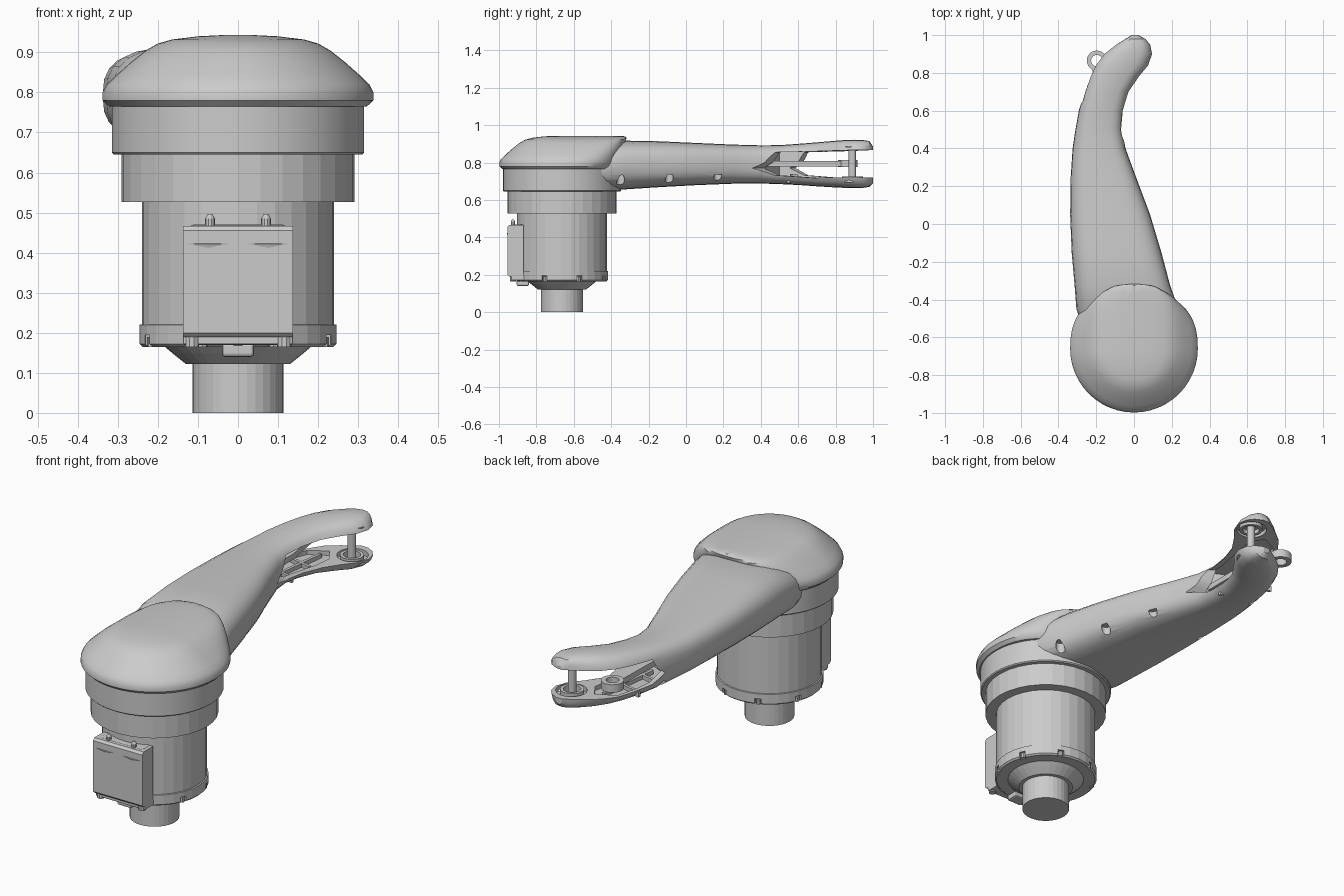
import bpy, bmesh, math
from mathutils import Vector

CY = -0.663  # motor axis


def mesh_obj(name, verts, faces):
    me = bpy.data.meshes.new(name)
    me.from_pydata(verts, [], faces)
    bm = bmesh.new()
    bm.from_mesh(me)
    bmesh.ops.recalc_face_normals(bm, faces=bm.faces)
    bm.to_mesh(me)
    bm.free()
    ob = bpy.data.objects.new(name, me)
    bpy.context.collection.objects.link(ob)
    return ob


def loft(name, rings, closed=False):
    n, k = len(rings[0]), len(rings)
    verts = [p for r in rings for p in r]
    faces = [(i * n + j, i * n + (j + 1) % n, (i + 1) % k * n + (j + 1) % n, (i + 1) % k * n + j)
             for i in range(k if closed else k - 1) for j in range(n)]
    if not closed:
        faces += [tuple(range(n)), tuple(range((k - 1) * n, k * n))]
    return mesh_obj(name, verts, faces)


def lathe(name, prof, x=0, y=CY, n=32, closed=False):
    """Turned part from (radius, z) points; closed makes a ring."""
    return loft(name, [[(x + r * math.cos(2 * math.pi * j / n), y + r * math.sin(2 * math.pi * j / n), z)
                        for j in range(n)] for r, z in prof], closed)


def prism(name, pts, z0, z1):
    return loft(name, [[(x, y, z) for x, y in pts] for z in (z0, z1)])


def box(name, x0, x1, y0, y1, z0, z1, bev=0):
    ob = prism(name, [(x0, y0), (x1, y0), (x1, y1), (x0, y1)], z0, z1)
    if bev:
        m = ob.modifiers.new("bevel", 'BEVEL')
        m.width, m.segments = bev, 2
    return ob


def cut(ob, cutters):
    bpy.context.view_layer.objects.active = ob
    for c in cutters:
        m = ob.modifiers.new("cut", 'BOOLEAN')
        m.operation, m.object, m.solver = 'DIFFERENCE', c, 'EXACT'
        bpy.ops.object.modifier_apply(modifier=m.name)
        bpy.data.objects.remove(c)


def smooth(ob, angle=30):
    bpy.ops.object.select_all(action='DESELECT')
    ob.select_set(True)
    bpy.context.view_layer.objects.active = ob
    bpy.ops.object.shade_smooth_by_angle(angle=math.radians(angle))


# Motor stack: shaft, end flange, can, collar, housing ring
lathe("output_shaft", [(0.113, 0), (0.113, 0.125)])
lathe("motor_neck", [(0.13, 0.122), (0.165, 0.15), (0.185, 0.167)])
flange = lathe("motor_end_flange", [(0.238, 0.165), (0.246, 0.172), (0.246, 0.22), (0.235, 0.222)])
lathe("motor_can", [(0.24, 0.2), (0.24, 0.54)])
lathe("motor_collar", [(0.291, 0.527), (0.291, 0.65)])
smooth(lathe("housing_ring", [(0.31, 0.645), (0.315, 0.65), (0.315, 0.765), (0.30, 0.775)], n=48))

# Notches and screws around the end flange
notches = []
for i in range(8):
    a = 2 * math.pi * (i + 0.5) / 8
    c, s = math.cos(a), math.sin(a)
    notches.append(lathe("notch_cutter", [(0.017, 0.15), (0.017, 0.195)], 0.237 * c, CY + 0.237 * s, 8))
    lathe("flange_screw", [(0.012, 0.165), (0.012, 0.19)], 0.232 * c, CY + 0.232 * s, 8)
cut(flange, notches)

# Connector box on the motor front
side = [(-0.87, 0.19), (-0.945, 0.19), (-0.955, 0.2), (-0.955, 0.455), (-0.945, 0.467), (-0.87, 0.467)]
loft("connector_box", [[(x, y, z) for y, z in side] for x in (-0.137, 0.137)])
box("connector_top_bracket", -0.12, 0.12, -0.93, -0.86, 0.40, 0.47, 0.008)
box("connector_foot", -0.137, 0.137, -0.935, -0.82, 0.17, 0.2, 0.005)
box("connector_clip", -0.04, 0.04, -0.905, -0.84, 0.14, 0.175, 0.008)
for sx in (-1, 1):
    lathe("connector_pin", [(0.012, 0.46), (0.012, 0.485), (0.006, 0.496)], sx * 0.07, -0.925, 10)
    lathe("connector_screw", [(0.018, 0.165), (0.018, 0.19)], sx * 0.115, -0.925, 10)
    # shallow moulded ridge on the box face
    mesh_obj("connector_ridge", [(sx * 0.02, -0.955, 0.423), (sx * 0.13, -0.955, 0.423),
                                 (sx * 0.075, -0.955, 0.412), (sx * 0.075, -0.958, 0.421)],
             [(0, 1, 3), (1, 2, 3), (2, 0, 3), (0, 2, 1)])

# Domed cap: round in front, squarer and steep where it overlaps the arm
layers = [(0.765, 0.322, -0.37, 0.85), (0.78, 0.338, -0.36, 0.85), (0.80, 0.338, -0.355, 0.82),
          (0.82, 0.328, -0.35, 0.8), (0.843, 0.304, -0.345, 0.72), (0.875, 0.268, -0.338, 0.62),
          (0.905, 0.23, -0.33, 0.55), (0.922, 0.2, -0.32, 0.55), (0.932, 0.165, -0.318, 0.55),
          (0.940, 0.1, -0.325, 0.6), (0.943, 0.04, -0.36, 0.7)]
rings = []
for z, r, yb, e in layers:
    ring = []
    for j in range(48):
        a = 2 * math.pi * j / 48
        c, s = math.cos(a), math.sin(a)
        if s < 0:
            ring.append((r * c, -0.66 + r * s, z))
        else:
            ring.append((r * math.copysign(abs(c) ** e, c), -0.66 + (yb + 0.66) * s ** e, z))
    rings.append(ring)
smooth(loft("domed_cap", rings), 35)

# Arm: rounded cross-sections along y (y, left, right, bottom, top)
stations = [(-0.55, -0.27, 0.24, 0.66, 0.85), (-0.45, -0.305, 0.235, 0.655, 0.89),
            (-0.32, -0.315, 0.19, 0.657, 0.917), (-0.15, -0.33, 0.145, 0.668, 0.914),
            (0.05, -0.338, 0.085, 0.679, 0.905), (0.25, -0.335, 0.01, 0.687, 0.896),
            (0.4, -0.325, -0.045, 0.688, 0.892), (0.5, -0.31, -0.06, 0.685, 0.893),
            (0.6, -0.292, -0.05, 0.68, 0.9), (0.7, -0.265, -0.02, 0.673, 0.908),
            (0.78, -0.238, 0.035, 0.668, 0.915), (0.84, -0.21, 0.085, 0.665, 0.92),
            (0.9, -0.165, 0.105, 0.664, 0.922), (0.95, -0.1, 0.092, 0.665, 0.92),
            (0.98, -0.05, 0.065, 0.67, 0.915), (1.0, -0.015, 0.025, 0.69, 0.885)]
rings = []
for y, xl, xr, zb, zt in stations:
    ring = []
    for j in range(24):
        a = 2 * math.pi * j / 24
        c, s = math.cos(a), math.sin(a)
        ring.append(((xl + xr) / 2 + (xr - xl) / 2 * math.copysign(abs(c) ** 0.55, c), y,
                     (zb + zt) / 2 + (zt - zb) / 2 * math.copysign(abs(s) ** 0.75, s)))
    rings.append(ring)
arm = loft("arm", rings)

# Slanted jaw opening, hollowed tray and bottom screw holes
jaw = [(0.38, 0.77), (0.43, 0.80), (0.47, 0.855), (0.8, 0.862), (1.2, 0.875), (1.2, 0.722), (0.7, 0.718), (0.47, 0.732)]
cutters = [loft("jaw_cutter", [[(x, y - (x + 0.06) * 0.87 * (y < 1), z) for y, z in jaw] for x in (-0.4, 0.2)]),
           prism("tray_cutter", [(-0.27, 0.5), (-0.1, 0.42), (-0.095, 0.55), (-0.07, 0.7), (-0.055, 0.8),
                                 (-0.1, 0.87), (-0.19, 0.82), (-0.23, 0.72)], 0.698, 0.878),
           lathe("dish_cutter", [(0.072, 0.695), (0.072, 0.885)], 0.01, 0.895)]
for x, y in [(0.17, -0.35), (0.1, -0.09), (0.025, 0.17), (-0.3, 0.15), (-0.265, 0.58)]:
    cutters.append(lathe("hole_cutter", [(0.022, 0.6), (0.022, 0.735)], x, y, 16))
cut(arm, cutters)
smooth(arm, 28)

# Pivot pin with its seat ring
lathe("pivot_pin", [(0.02, 0.68), (0.02, 0.9)], 0.01, 0.89, 16)
for name, z0, z1 in [("pin_seat_lower", 0.69, 0.725), ("pin_seat_upper", 0.865, 0.89)]:
    lathe(name, [(0.055, z0), (0.055, z1), (0.04, z1), (0.04, z0)], 0.01, 0.89, 24, True)

# Eyelet lever between the jaws, and ribs in the tray
lathe("eyelet", [(0.053, 0.775), (0.053, 0.815), (0.03, 0.815), (0.03, 0.775)], -0.197, 0.865, 24, True)
prism("eyelet_lever", [(-0.23, 0.45), (-0.11, 0.42), (-0.11, 0.6), (-0.15, 0.83), (-0.18, 0.825), (-0.22, 0.82)],
      0.78, 0.808)
for y in (0.56, 0.7):
    prism("tray_rib", [(-0.25, y + 0.02), (-0.08, y - 0.02), (-0.08, y - 0.005), (-0.25, y + 0.035)], 0.69, 0.718)
prism("tray_long_rib", [(-0.17, 0.5), (-0.155, 0.5), (-0.115, 0.83), (-0.13, 0.83)], 0.69, 0.718)
